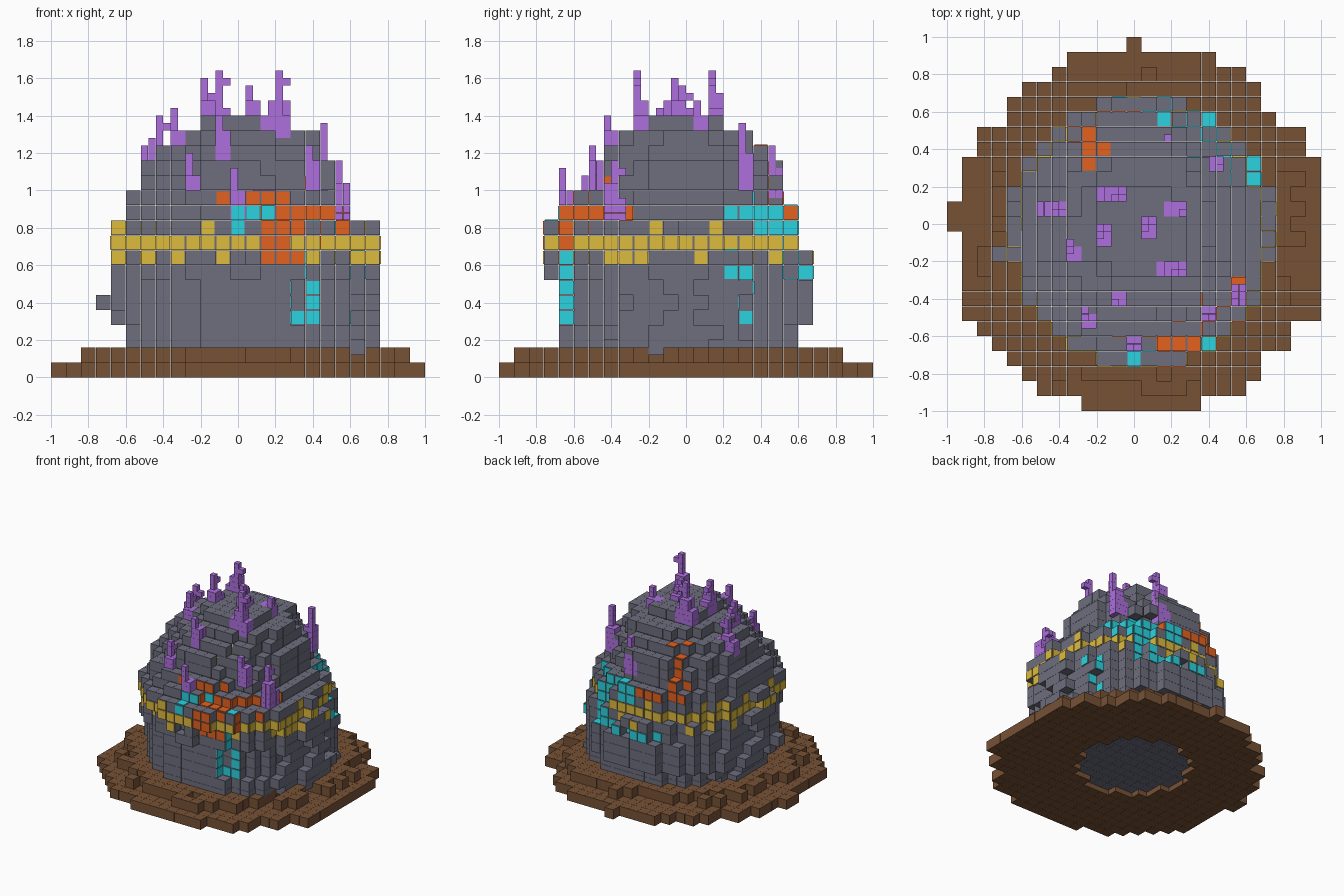
import bpy, bmesh, random
from mathutils import Vector, Matrix

if "Cube" in bpy.data.objects:
    bpy.data.objects.remove(bpy.data.objects["Cube"])
random.seed(4)
S = 0.08
SIDES = {"left_x": (-1, 0, 0), "right_x": (1, 0, 0), "front": (0, -1, 0),
         "back": (0, 1, 0), "top": (0, 0, 1), "bottom": (0, 0, -1)}


def material(name, hex_code):
    srgb = [int(hex_code[i:i + 2], 16) / 255 for i in (0, 2, 4)]
    col = [((c + 0.055) / 1.055) ** 2.4 for c in srgb] + [1]
    m = bpy.data.materials.new(name)
    m.use_nodes = True
    m.diffuse_color = col
    m.node_tree.nodes["Principled BSDF"].inputs["Base Color"].default_value = col
    return m


stone = material("grey stone", "6e6e7f")
earth = material("brown earth", "775236")
crystal = material("purple crystal", "ae70de")
gold = material("gold", "debb3c")
cyan = material("cyan", "2cd4e0")
orange = material("orange", "e4621f")


def finish(bm, name, mat):
    me = bpy.data.meshes.new(name)
    bm.to_mesh(me)
    bm.free()
    me.materials.append(mat)
    ob = bpy.data.objects.new(name, me)
    bpy.context.collection.objects.link(ob)


def step(cell, n):
    return tuple(c + d for c, d in zip(cell, n))


def voxels(name, cells, size, shift, mat):
    """One small block for every cell of a set that touches open air."""
    bm = bmesh.new()
    half = size * .493
    quads = ((0, 1, 3, 2), (4, 6, 7, 5), (0, 4, 5, 1), (2, 3, 7, 6), (0, 2, 6, 4), (1, 5, 7, 3))
    for cell in sorted(cells):
        if all(step(cell, n) in cells for n in SIDES.values()):
            continue
        mid = (Vector(cell) + Vector(shift)) * size
        v = [bm.verts.new(mid + Vector((a, b, c)) * half)
             for a in (-1, 1) for b in (-1, 1) for c in (-1, 1)]
        for q in quads:
            bm.faces.new([v[i] for i in q])
    finish(bm, name, mat)


# Ground: lower slab from row spans (front to back), upper slab a ragged disc
spans = [(-3, 4), (-6, 7), (-7, 8), (-8, 8), (-9, 10), (-10, 10)] + [(-11, 12)] * 6 + \
        [(-12, 12)] * 2 + [(-11, 12)] * 3 + [(-10, 11)] * 2 + \
        [(-8, 9), (-8, 8), (-7, 8), (-5, 7), (-4, 5), (0, 0)]
HOLE = 5.2
ground, plug = set(), set()
for row, (a, b) in enumerate(spans):
    y = row - 12
    for x in range(a, b + 1):
        if (x * x + y * y) ** .5 < HOLE:
            plug.add((x, y, 1))
            continue
        ground.add((x, y, 0))
        notch = (x == 8 and y < -3) or (y == -2 and x > 8)
        r = ((x - .5) ** 2 + (y + .5) ** 2) ** .5
        if r < 10.3 + random.uniform(-1.2, 1.2) and not notch and -11 < x < 12 and -12 < y < 11:
            ground.add((x, y, 1))
voxels("ground", ground, S, (0, 0, .5), earth)

# Dome: centre x, centre y and radius for each layer, slightly uneven
layers = [(1, -.5, 8.3)] * 2 + [(.5, 0, 8.6)] * 3 + [(.5, -.5, 8.65)] * 2 + [(.5, -1, 8.55)] * 2 + \
         [(0, -.5, 7.8), (-.5, -.5, 7.1), (0, 0, 6.7), (0, 0, 6.4),
          (0, 0, 5.6), (.5, 0, 4.6), (.5, -.5, 3.1)]
dome = plug | {(-9, -2, 5), (0, -9, 10)}
for k, (cx, cy, radius) in enumerate(layers, 2):
    for x in range(-8, 10):
        for y in range(-9, 9):
            if ((x - cx) ** 2 + (y - cy) ** 2) ** .5 < radius + random.uniform(-.15, .15):
                dome.add((x, y, k))
voxels("dome", dome, S, (0, 0, 0), stone)

# Painted faces: (cell, direction) -> material; gold band first, veins over it
paint = {}
for c in dome:
    if c[2] == 9:
        for n in list(SIDES.values())[:4]:
            if step(c, n) not in dome:
                paint[c, n] = gold


def mark(side, mat, rows):
    """Colour outermost faces seen from a side; rows: layer (or y, for top) -> positions."""
    n = SIDES[side]
    axis = [abs(d) for d in n].index(1)
    key, pos = {0: (2, 1), 1: (2, 0), 2: (1, 0)}[axis]
    for k, places in rows.items():
        for p in places:
            line = [c for c in dome if c[key] == k and c[pos] == p]
            if line:
                paint[max(line, key=lambda c: c[axis] * n[axis]), n] = mat


mark("front", gold, {8: (-8, -6, -4, -1, 5, 8, 9), 10: (-8, -2)})
mark("right_x", gold, {8: (-5, -4, -3, 1, 6), 10: (-2, 2)})
for side in ("left_x", "back"):
    mark(side, gold, {k: random.sample(range(-7, 8), 4) for k in (8, 10)})

# Cyan vein
mark("front", cyan, {11: (0, 1, 2), 10: (0,), 6: (5,), 5: (5,), 4: (4, 5)})
mark("right_x", cyan, {11: (3, 4, 5, 6), 10: (5, 6, 7), 8: (-8,), 7: (-8, 3, 4, 8),
                       6: (-8,), 5: (-8,), 4: (-8, 4)})
mark("back", cyan, {12: (4,), 11: range(1, 7), 10: (1, 2, 4, 5), 9: (4, 5), 8: (4, 5),
                    7: range(-2, 6), 6: (8,), 5: (8,)})
mark("top", cyan, {-9: (0,), -8: (5,), 7: (2, 5), 4: (8,), 3: (8,)})

# Orange vein
mark("front", orange, {12: (-1, 1, 2, 3), 11: range(3, 8), 10: (2, 3, 4, 7),
                       9: (2, 3), 8: (2, 3, 4)})
mark("right_x", orange, {13: (-5,), 11: (-8, -7, -6, -5, -4, 7), 10: (-8,), 9: (-8,)})
mark("back", orange, {11: range(-4, 1), 12: (-4, -3), 13: (-3,), 14: (-3,)})
mark("top", orange, {-8: (2, 3, 4), -4: (7,), 6: (-3,), 5: (-3, -2), 4: (-3,)})

for name, mat in (("gold_band", gold), ("cyan_vein", cyan), ("orange_vein", orange)):
    bm = bmesh.new()
    for (c, n), m in paint.items():
        if m == mat:
            size = [.006 if d else .07 for d in n]
            place = Matrix.Translation(Vector(c) * S + Vector(n) * (S / 2 + .002))
            bmesh.ops.create_cube(bm, size=1, matrix=place @ Matrix.Diagonal(size + [1]))
    finish(bm, name, mat)

# Crystals on a half-size grid: thick core, thin stem, low wing and a nub near the tip
# corner x, corner y, width, depth, foot, tip (in half cells)
towers = [
    (-13, 1, 4, 2, 29, 35), (-5, 3, 4, 2, 34, 41), (2, 11, 3, 2, 25, 31),
    (9, 7, 3, 2, 26, 34), (4, 1, 3, 2, 33, 37), (1, -2, 2, 3, 34, 39),
    (-5, -3, 2, 3, 34, 40), (-9, -5, 2, 3, 30, 36), (3, -7, 4, 2, 33, 41),
    (13, -11, 2, 3, 22, 29), (-3, -11, 2, 2, 30, 35), (9, -13, 2, 2, 26, 31),
    (-7, -14, 2, 3, 24, 30), (-1, -17, 2, 2, 22, 28)]
cells = set()
for x, y, w, d, foot, tip in towers:
    sx = x + (2 if w > 2 else 0)
    sy = y + (1 if d > 2 else 0)
    cx = sx - 1 if w > 2 else x
    waist = (foot + tip + 1) // 2
    for i in range(x, x + w):
        for j in range(y, y + d):
            core = cx <= i < cx + 2 and j < y + 2
            top = tip if (i, j) == (sx, sy) else waist if core else foot + 2
            cells |= {(i, j, z) for z in range(foot - 1, top)}
    if w > 3:
        cells.add((sx + 1, sy, tip - 2))
    elif d > 2:
        cells.add((sx, sy + 1, tip - 2))
voxels("crystals", cells, S / 2, (.5, .5, .5), crystal)
